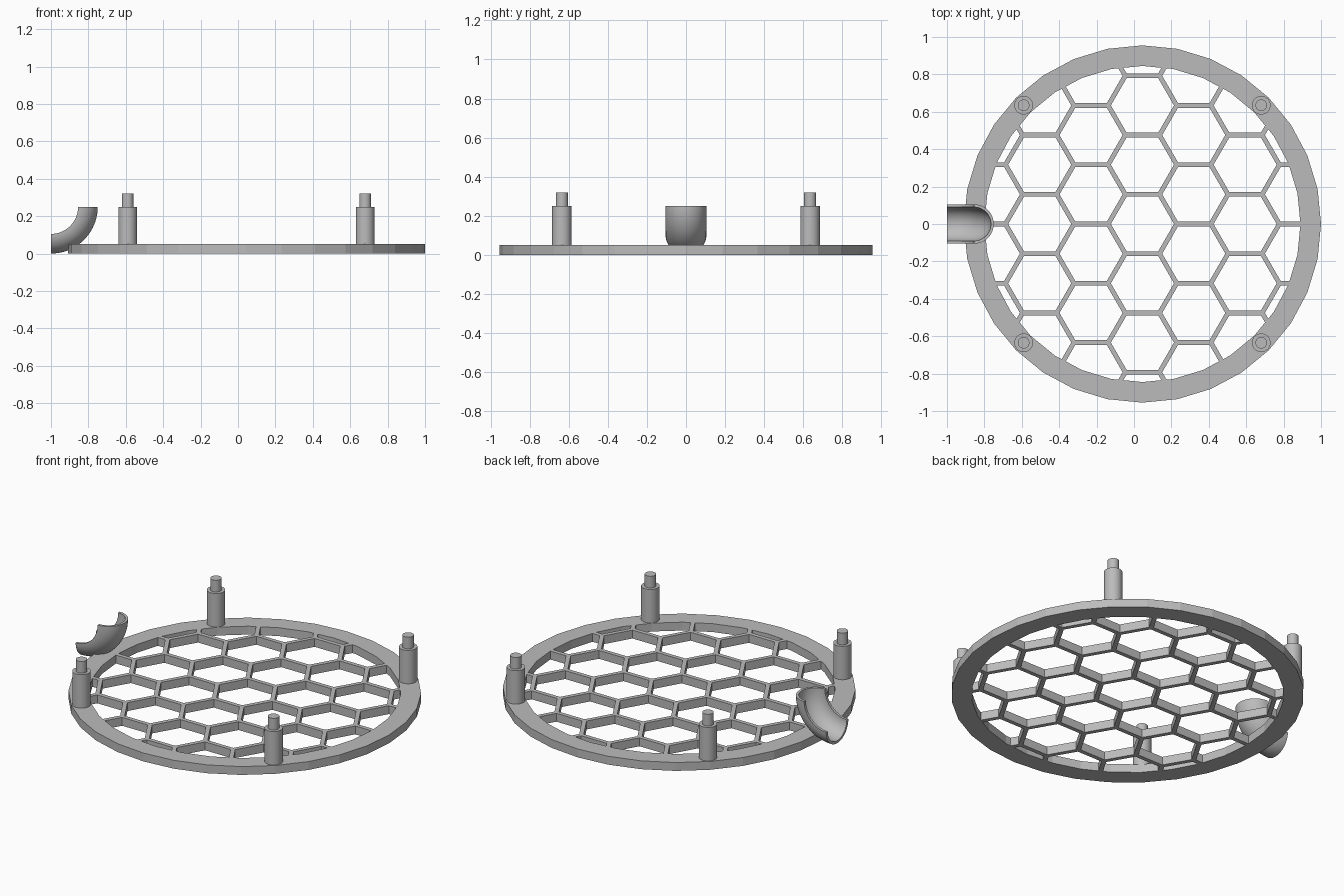
import bpy, bmesh
from math import pi, sin, cos, sqrt
from mathutils import Vector

if "Cube" in bpy.data.objects:
    bpy.data.objects.remove(bpy.data.objects["Cube"])

grey = bpy.data.materials.new("light_grey")
grey.use_nodes = True
grey.diffuse_color = (0.5, 0.5, 0.5, 1)
grey.node_tree.nodes["Principled BSDF"].inputs["Base Color"].default_value = (0.5, 0.5, 0.5, 1)

CX, OUTER, INNER, THICK, SIDES = 0.045, 0.955, 0.845, 0.05, 32


def finish(name, bm, smooth=None):
    mesh = bpy.data.meshes.new(name)
    bm.to_mesh(mesh)
    bm.free()
    mesh.materials.append(grey)
    obj = bpy.data.objects.new(name, mesh)
    bpy.context.collection.objects.link(obj)
    bpy.ops.object.select_all(action='DESELECT')
    obj.select_set(True)
    bpy.context.view_layer.objects.active = obj
    if smooth:
        bpy.ops.object.shade_smooth_by_angle(angle=smooth)
    return obj


def loft(name, loops, ring=False, smooth=None):
    """Skin a list of closed loops; capped at the ends unless they form a ring."""
    bm = bmesh.new()
    rows = [[bm.verts.new(p) for p in loop] for loop in loops]
    n = len(rows[0])
    pairs = list(zip(rows, rows[1:])) + ([(rows[-1], rows[0])] if ring else [])
    for a, b in pairs:
        for i in range(n):
            j = (i + 1) % n
            bm.faces.new((a[i], a[j], b[j], b[i]))
    if not ring:
        bm.faces.new(rows[0])
        bm.faces.new(rows[-1])
    bmesh.ops.recalc_face_normals(bm, faces=bm.faces)
    return finish(name, bm, smooth)


# Outer ring
section = [(INNER, 0), (OUTER, 0), (OUTER, THICK), (INNER, THICK)]
angles = [2 * pi * i / SIDES for i in range(SIDES)]
rim = loft("outer_ring", [[(CX + r * cos(a), r * sin(a), z) for r, z in section]
                          for a in angles], ring=True)


# Quarter-turn spout, an open half pipe
def elbow(name, profile, steps=24, smooth=None):
    turns = [pi / 2 * i / steps for i in range(steps + 1)]
    return loft(name, [[(-1 + d * cos(t), y, 0.25 - d * sin(t)) for d, y in profile]
                       for t in turns], smooth=smooth)


def arc(radius, start, end, steps):
    return [(0.145 + radius * cos(start + (end - start) * i / steps),
             radius * sin(start + (end - start) * i / steps)) for i in range(steps + 1)]


elbow("spout", arc(0.105, -pi / 2, pi / 2, 24) + arc(0.09, pi / 2, -pi / 2, 24), smooth=0.6)

# Clear the ring out of the spout channel
cutter = elbow("channel_cutter", arc(0.097, 0, 2 * pi, 32)[:-1])
cutter.hide_render = True
bpy.context.view_layer.objects.active = rim
cut = rim.modifiers.new("channel", 'BOOLEAN')
cut.operation = 'DIFFERENCE'
cut.solver = 'EXACT'
cut.object = cutter
bpy.ops.object.modifier_apply(modifier=cut.name)
bpy.data.objects.remove(cutter)

# Honeycomb grid: hexagons inset to thin walls, trimmed to the ring
PITCH = 0.317
side = PITCH / sqrt(3)
bm = bmesh.new()
for col in range(-4, 5):
    for row in range(-4, 5):
        x, y = CX + col * side * 1.5, (row + 0.5 * (col % 2)) * PITCH
        bm.faces.new([bm.verts.new((x + side * cos(k * pi / 3), y + side * sin(k * pi / 3), 0))
                      for k in range(6)])
bmesh.ops.remove_doubles(bm, verts=bm.verts, dist=0.001)
cells = list(bm.faces)
bmesh.ops.inset_individual(bm, faces=cells, thickness=0.0125, use_even_offset=True)
bmesh.ops.delete(bm, geom=cells, context='FACES')
for a in angles:
    normal = Vector((cos(a + pi / SIDES), sin(a + pi / SIDES), 0))
    bmesh.ops.bisect_plane(bm, geom=bm.verts[:] + bm.edges[:] + bm.faces[:],
                           plane_co=Vector((CX, 0, 0)) + normal * INNER * cos(pi / SIDES),
                           plane_no=normal, clear_outer=True)
grid = finish("honeycomb_grid", bm)
solid = grid.modifiers.new("thickness", 'SOLIDIFY')
solid.thickness = THICK
solid.offset = 1
bpy.ops.object.modifier_apply(modifier=solid.name)

# Four stepped posts with locating pins
steps = [(0.05, 0.01), (0.05, 0.25), (0.031, 0.25), (0.031, 0.32)]
for sx, x_name in ((-1, "right"), (1, "left")):
    for sy, y_name in ((-1, "front"), (1, "back")):
        px, py = CX + sx * 0.635, sy * 0.635
        loft(f"{y_name}_{x_name}_post", [[(px + r * cos(a), py + r * sin(a), z) for a in angles]
                                         for r, z in steps], smooth=0.6)
